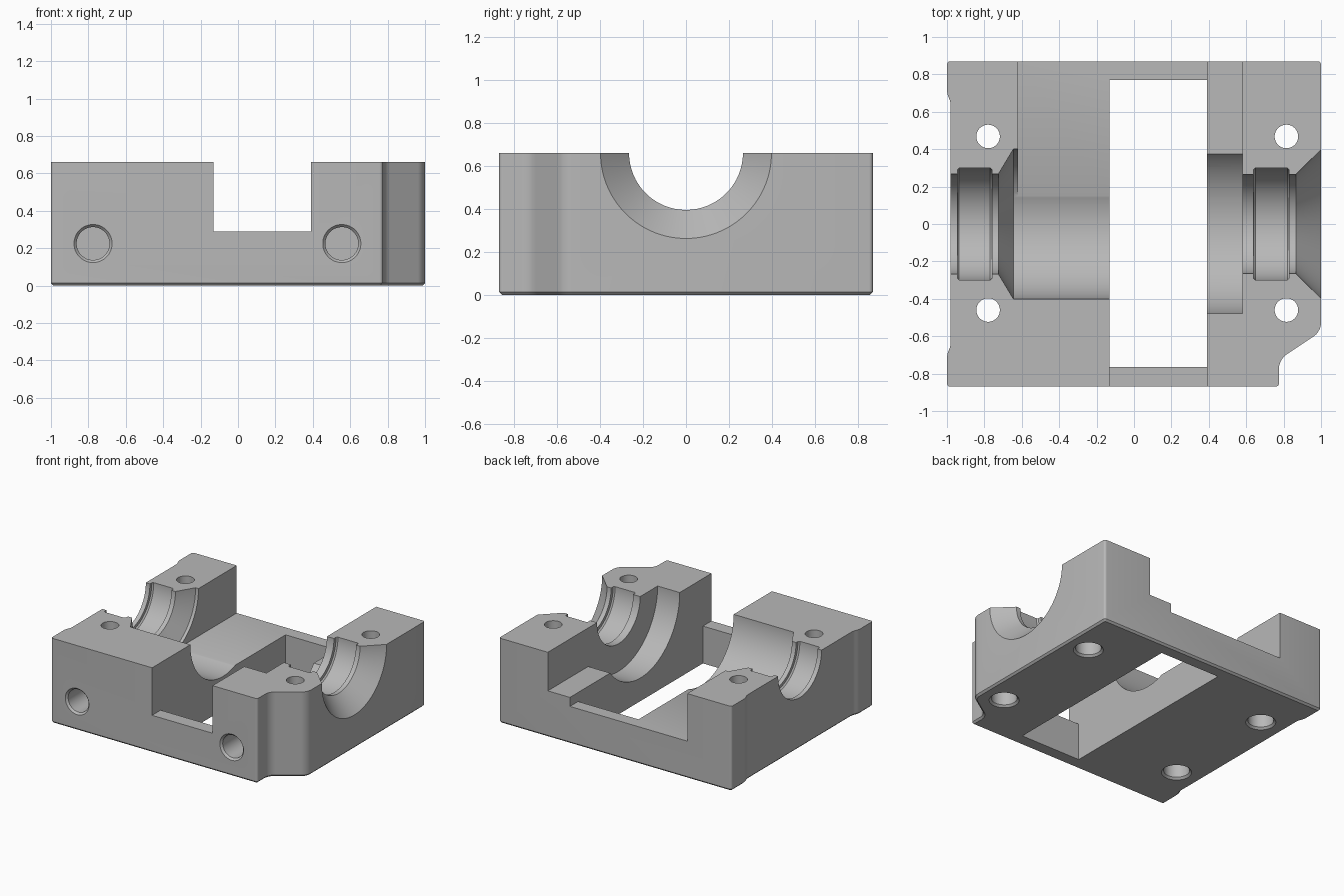
import bpy, bmesh, math
from mathutils import Matrix, Vector

cube = bpy.data.objects.get("Cube")
if cube:
    bpy.data.objects.remove(cube, do_unlink=True)

HEIGHT = 0.66
FLOOR = 0.29

metal = bpy.data.materials.new("plain grey metal")
metal.use_nodes = True
grey = (0.48, 0.48, 0.48, 1)
metal.diffuse_color = grey
metal.node_tree.nodes["Principled BSDF"].inputs["Base Color"].default_value = grey


def finish(bm, name):
    bmesh.ops.recalc_face_normals(bm, faces=bm.faces)
    mesh = bpy.data.meshes.new(name)
    bm.to_mesh(mesh)
    bm.free()
    mesh.materials.append(metal)
    obj = bpy.data.objects.new(name, mesh)
    bpy.context.collection.objects.link(obj)
    return obj


def extrude_outline(outline, z0, z1):
    bm = bmesh.new()
    base = bm.faces.new([bm.verts.new((x, y, z0)) for x, y in outline])
    grown = bmesh.ops.extrude_face_region(bm, geom=[base])["geom"]
    moved = [v for v in grown if isinstance(v, bmesh.types.BMVert)]
    bmesh.ops.translate(bm, verts=moved, vec=(0, 0, z1 - z0))
    return bm


def prism(name, outline, z0, z1):
    return finish(extrude_outline(outline, z0, z1), name)


def box(name, x0, x1, y0, y1, z0, z1):
    return prism(name, [(x0, y0), (x1, y0), (x1, y1), (x0, y1)], z0, z1)


def lathe(name, profile, origin, axis, sides):
    """Closed solid from (distance, radius) pairs turned about an axis."""
    turn = Vector((0, 0, 1)).rotation_difference(Vector(axis)).to_matrix().to_4x4()
    place = Matrix.Translation(origin) @ turn
    bm = bmesh.new()
    rings = []
    for d, r in profile:
        angles = [2 * math.pi * (i + 0.5) / sides for i in range(sides)]
        rings.append([bm.verts.new(place @ Vector((r * math.cos(a), r * math.sin(a), d)))
                      for a in angles])
    for a, b in zip(rings, rings[1:]):
        for i in range(sides):
            j = (i + 1) % sides
            bm.faces.new((a[i], a[j], b[j], b[i]))
    bm.faces.new(rings[0])
    bm.faces.new(rings[-1])
    return finish(bm, name)


# Main block: relieved left edge, clipped front corner, rounded and chamfered edges
outline = [(-1, -0.87), (0.775, -0.87), (0.775, -0.725), (1, -0.575), (1, 0.87),
           (-1, 0.87), (-1, 0.70), (-0.98, 0.65), (-0.98, -0.65), (-1, -0.70)]
bm = extrude_outline(outline, 0, HEIGHT)


def upright(e):
    return abs(e.verts[0].co.z - e.verts[1].co.z) > 0.1


def at_clip(e):
    p = e.verts[0].co
    return p.x > 0.7 and -0.8 < p.y < -0.5


for wanted, radius in ((True, 0.045), (False, 0.018)):
    edges = [e for e in bm.edges if upright(e) and at_clip(e) == wanted
             and (wanted or abs(e.verts[0].co.y) > 0.8 or e.verts[0].co.x < 0)]
    bmesh.ops.bevel(bm, geom=edges, offset=radius, segments=5, profile=0.5,
                    affect='EDGES')
bottom = [e for e in bm.edges if all(abs(v.co.z) < 1e-5 for v in e.verts)]
bmesh.ops.bevel(bm, geom=bottom, offset=0.014, segments=1, affect='EDGES')
block = finish(bm, "bearing_block")

cutters = []

# Cross channel with its rear-left pocket, the raised rear slot, and the window
channel = [(-0.13, -1.2), (0.39, -1.2), (0.39, 1.2), (-0.62, 1.2), (-0.62, 0.05), (-0.13, 0.05)]
cutters.append(prism("channel_cutter", channel, FLOOR, 1))
cutters.append(box("rear_slot_cutter", 0.3, 0.58, 0.2, 1.3, 0.36, 1.1))
cutters.append(box("window_cutter", -0.13, 0.39, -0.765, 0.77, -0.3, 0.9))

# Stepped bearing bore along x
c = 0.01
bore = [(-1.2, 0.267), (-0.945, 0.267), (-0.945, 0.30 - c), (-0.945 + c, 0.30),
        (-0.76 - c, 0.30), (-0.76, 0.30 - c), (-0.76, 0.267), (-0.725, 0.267),
        (-0.645, 0.40), (0.1, 0.40), (0.2, 0.48), (0.58, 0.48), (0.58, 0.265),
        (0.64, 0.265), (0.64, 0.30 - c), (0.64 + c, 0.30), (0.83 - c, 0.30),
        (0.83, 0.30 - c), (0.83, 0.265), (0.865, 0.265), (1, 0.398), (1.1, 0.497)]
cutters.append(lathe("bore_cutter", bore, (0, 0, HEIGHT), (1, 0, 0), 96))

# Bolt holes, counterbored from below
bolt = [(-0.1, 0.107), (0, 0.107), (0.015, 0.092), (0.2, 0.092), (0.2, 0.063), (0.9, 0.063)]
for x in (-0.78, 0.815):
    for y in (-0.46, 0.468):
        cutters.append(lathe("bolt_hole_cutter", bolt, (x, y, 0), (0, 0, 1), 40))

# Blind ports in the front face
port = [(-0.1, 0.102), (0, 0.102), (0.015, 0.088), (0.25, 0.088)]
for x in (-0.775, 0.555):
    cutters.append(lathe("port_cutter", port, (x, -0.87, 0.225), (0, 1, 0), 40))

# Cut everything, keep only the finished block
for cutter in cutters:
    mod = block.modifiers.new(cutter.name, 'BOOLEAN')
    mod.operation = 'DIFFERENCE'
    mod.solver = 'EXACT'
    mod.object = cutter
depsgraph = bpy.context.evaluated_depsgraph_get()
result = bpy.data.meshes.new_from_object(block.evaluated_get(depsgraph))
block.modifiers.clear()
block.data = result
for cutter in cutters:
    bpy.data.objects.remove(cutter, do_unlink=True)

bpy.ops.object.select_all(action='DESELECT')
block.select_set(True)
bpy.context.view_layer.objects.active = block
bpy.ops.object.shade_smooth_by_angle(angle=math.radians(25))
